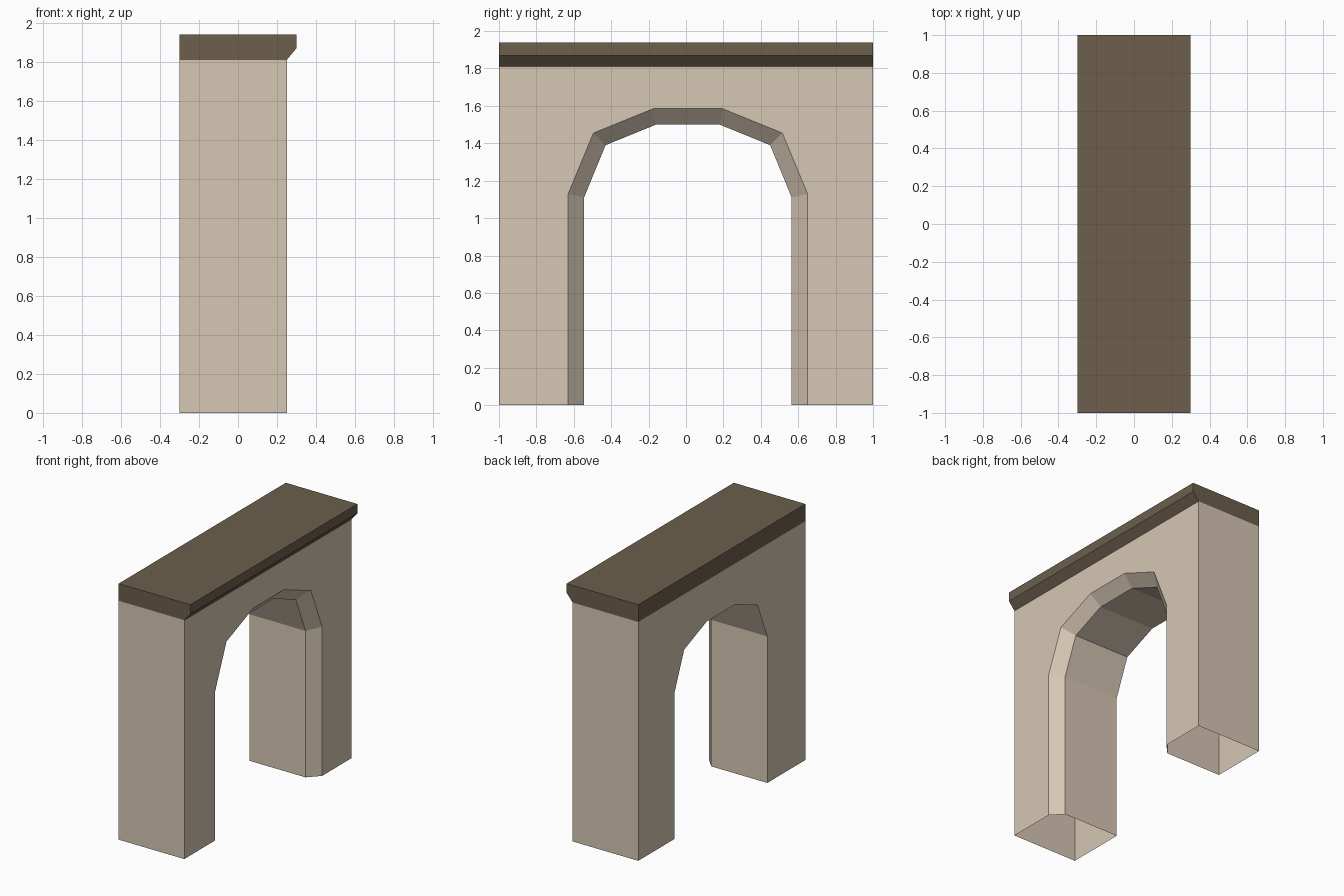
import bpy
import bmesh

if "Cube" in bpy.data.objects:
    bpy.data.objects.remove(bpy.data.objects["Cube"])


def material(name, rgb):
    m = bpy.data.materials.new(name)
    lin = [((c / 255 + 0.055) / 1.055) ** 2.4 for c in rgb]
    m.diffuse_color = (*lin, 1)
    m.use_nodes = True
    m.node_tree.nodes["Principled BSDF"].inputs["Base Color"].default_value = m.diffuse_color
    return m


def loft(name, sections, mat, hidden_below):
    """Join matching closed sections into a solid, then open its hidden underside."""
    bm = bmesh.new()
    rings = [[bm.verts.new(p) for p in s] for s in sections]
    n = len(rings[0])
    for a, b in zip(rings, rings[1:]):
        for i in range(n):
            j = (i + 1) % n
            bm.faces.new((a[i], a[j], b[j], b[i]))
    bm.faces.new(rings[0])
    bm.faces.new(rings[-1])
    bmesh.ops.recalc_face_normals(bm, faces=bm.faces)
    under = [f for f in bm.faces if all(hidden_below(v.co) for v in f.verts)]
    bmesh.ops.delete(bm, geom=under, context='FACES')
    # merge the flat faces split by the middle section
    bmesh.ops.dissolve_limit(bm, angle_limit=0.01, verts=bm.verts, edges=bm.edges)
    me = bpy.data.meshes.new(name)
    bm.to_mesh(me)
    bm.free()
    me.materials.append(mat)
    ob = bpy.data.objects.new(name, me)
    bpy.context.collection.objects.link(ob)
    return ob


plaster = material("beige plaster", (214, 199, 180))
wood = material("dark brown cap", (108, 95, 77))

WALL_TOP = 1.81
BACK, FRONT, CAP_FRONT = -0.30, 0.25, 0.30
ARCH_Y = 0.01  # the opening sits slightly off centre


def wall_section(x, half_arch):
    right = [(ARCH_Y + w, z) for w, z in half_arch]
    left = [(ARCH_Y - w, z) for w, z in reversed(half_arch)]
    outline = [(-1, 0), (-1, WALL_TOP), (1, WALL_TOP), (1, 0)] + right + left
    return [(x, y, z) for y, z in outline]


# Wall with arched opening, bevelled on the +x face
inner = [(0.555, 0), (0.555, 1.11), (0.44, 1.39), (0.17, 1.50)]
outer = [(0.64, 0), (0.64, 1.13), (0.505, 1.455), (0.185, 1.585)]
loft("arch_wall",
     [wall_section(BACK, inner), wall_section(0.17, inner), wall_section(FRONT, outer)],
     plaster, lambda co: co.z < 0.001)

# Cap with a chamfered overhang on the +x side
profile = [(FRONT, WALL_TOP), (CAP_FRONT, 1.87), (CAP_FRONT, 1.94),
           (BACK, 1.94), (BACK, WALL_TOP)]
loft("wall_cap", [[(x, y, z) for x, z in profile] for y in (-1, 1)],
     wood, lambda co: co.z < WALL_TOP + 0.001)
